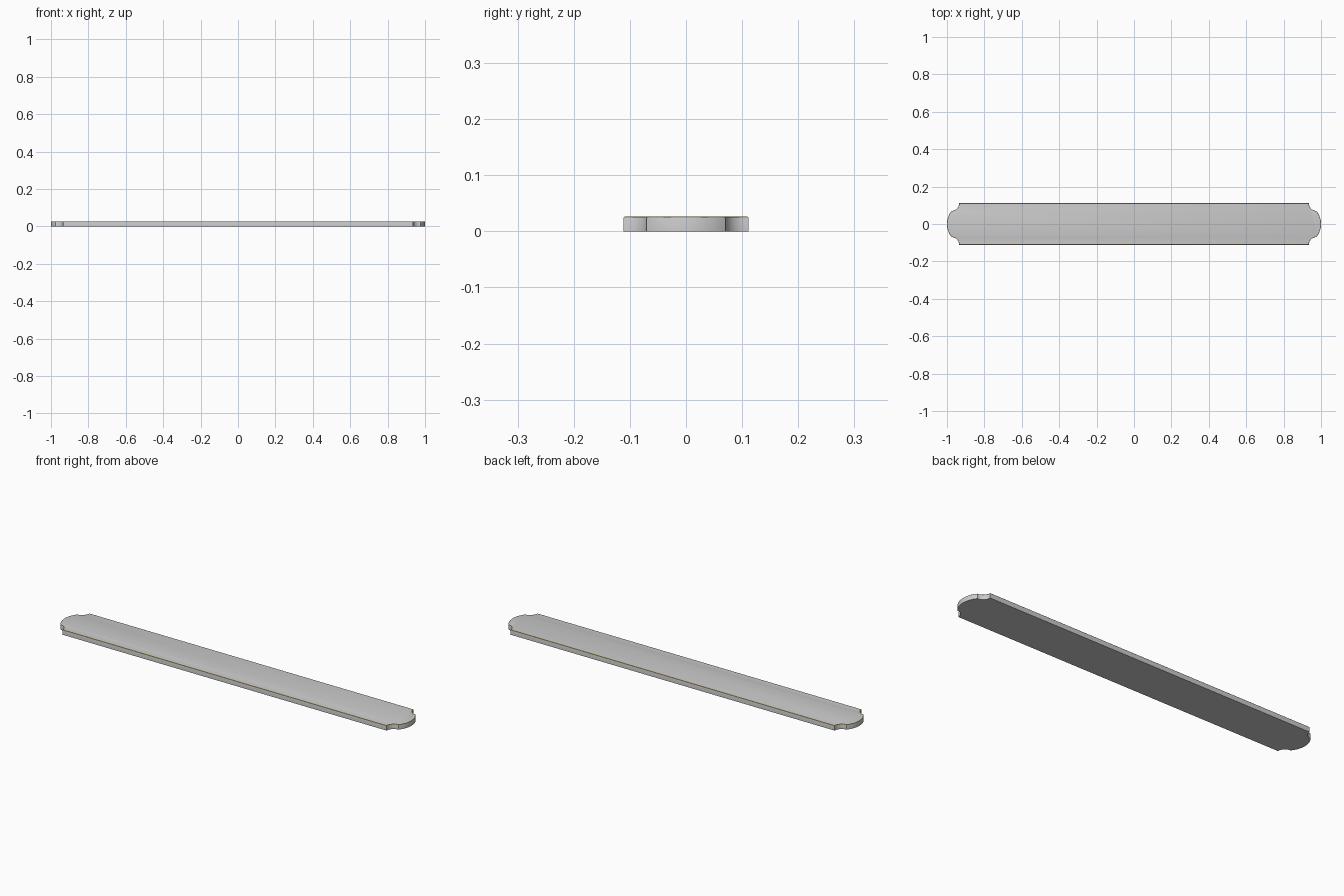
import bpy, bmesh
from math import sin, cos, pi, asin

if "Cube" in bpy.data.objects:
    bpy.data.objects.remove(bpy.data.objects["Cube"])

HALF_W, HEIGHT, BEVEL = 0.111, 0.0265, 0.0025
NOTCH_Y, NOTCH_X = 0.07, 0.975     # where the notch meets the rounded end
CORNER_X = 0.935                   # where the notch meets the long side


def arc(cx, cy, rx, ry, a0, a1, n):
    return [(cx + rx * cos(a0 + (a1 - a0) * i / n),
             cy + ry * sin(a0 + (a1 - a0) * i / n)) for i in range(n + 1)]


# Right end outline: lower notch, bowed end, upper notch
bow = 1 - NOTCH_X
R = (NOTCH_Y ** 2 + bow ** 2) / (2 * bow)
a = asin(NOTCH_Y / R)
upper = arc(NOTCH_X, HALF_W, NOTCH_X - CORNER_X, HALF_W - NOTCH_Y, 1.5 * pi, pi, 10)
lower = [(x, -y) for x, y in reversed(upper)]
end = arc(1 - R, 0, R, R, -a, a, 20)
right = lower + end[1:-1] + upper
outline = right + [(-x, -y) for x, y in right]

# Plate extruded from the outline
bm = bmesh.new()
base = bm.faces.new([bm.verts.new((x, y, 0)) for x, y in outline])
ext = bmesh.ops.extrude_face_region(bm, geom=[base], use_keep_orig=True)
bmesh.ops.translate(bm, vec=(0, 0, HEIGHT),
                    verts=[g for g in ext["geom"] if isinstance(g, bmesh.types.BMVert)])
bmesh.ops.recalc_face_normals(bm, faces=bm.faces)

# Gilded rounded rim along the top edge
rim = [e for e in bm.edges if all(v.co.z > HEIGHT / 2 for v in e.verts)]
bmesh.ops.bevel(bm, geom=rim, offset=BEVEL, offset_type='OFFSET', segments=3,
                profile=0.5, affect='EDGES', material=1)

mesh = bpy.data.meshes.new("plate")
bm.to_mesh(mesh)
bm.free()
plate = bpy.data.objects.new("plate", mesh)
bpy.context.collection.objects.link(plate)

gold = bpy.data.materials.new("gold_rim")
gold.diffuse_color = (0.55, 0.4, 0.06, 1)
gold.use_nodes = True
gold.node_tree.nodes["Principled BSDF"].inputs["Base Color"].default_value = gold.diffuse_color
mesh.materials.append(None)
mesh.materials.append(gold)

bpy.context.view_layer.objects.active = plate
plate.select_set(True)
bpy.ops.object.shade_smooth_by_angle(angle=pi / 6)
